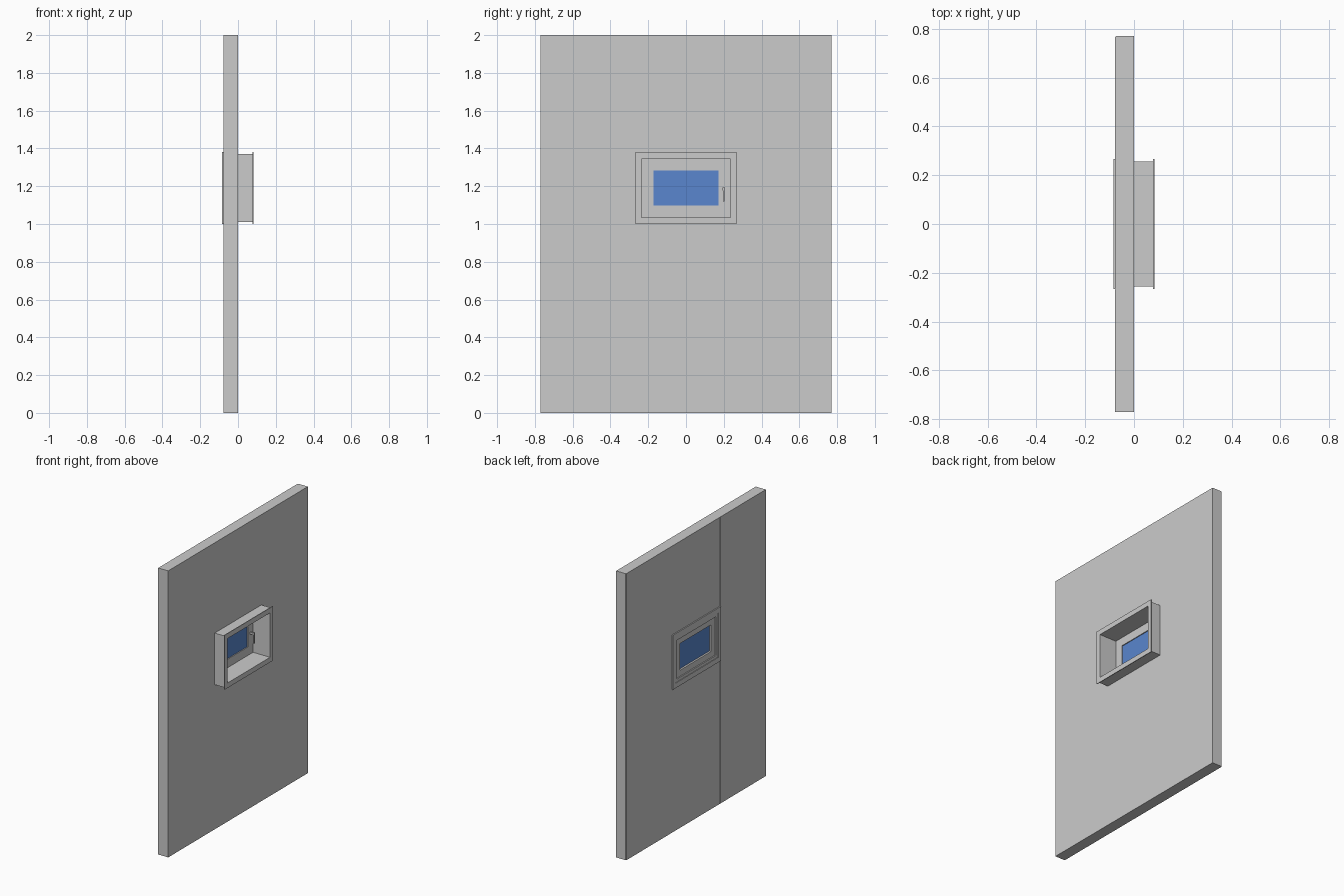
import bpy, bmesh
from mathutils import Vector

if "Cube" in bpy.data.objects:
    bpy.data.objects.remove(bpy.data.objects["Cube"])

ZC = 1.19  # window centre height


def make(name, bm):
    bmesh.ops.recalc_face_normals(bm, faces=bm.faces)
    me = bpy.data.meshes.new(name)
    bm.to_mesh(me)
    bm.free()
    ob = bpy.data.objects.new(name, me)
    bpy.context.collection.objects.link(ob)
    return ob


def box(name, lo, hi):
    bm = bmesh.new()
    bmesh.ops.create_cube(bm, size=1)
    for v in bm.verts:
        v.co = Vector([lo[i] + (v.co[i] + 0.5) * (hi[i] - lo[i]) for i in range(3)])
    return make(name, bm)


def ring(name, profile):
    """Rectangular frame: sweep a closed profile of (half_width, half_height, x)."""
    bm = bmesh.new()
    corners = [(-1, -1), (1, -1), (1, 1), (-1, 1)]
    loops = [[bm.verts.new((x, sy * hw, ZC + sz * hh)) for sy, sz in corners]
             for hw, hh, x in profile]
    for i, a in enumerate(loops):
        b = loops[(i + 1) % len(loops)]
        for k in range(4):
            n = (k + 1) % 4
            bm.faces.new((a[k], a[n], b[n], b[k]))
    return make(name, bm)


def frame(name, outer, inner, x0, x1):
    return ring(name, [(*outer, x0), (*outer, x1), (*inner, x1), (*inner, x0)])


# Wall: plan profile with eased outer corner and a fine board joint, extruded up
X0, W, J, E = -0.077, 0.77, -0.266, 0.004
plan = [(0, -W), (0, W), (X0 + E, W), (X0, W - E),
        (X0, J + 0.002), (X0 + 0.003, J), (X0, J - 0.002), (X0, -W)]
bm = bmesh.new()
base = bm.faces.new([bm.verts.new((x, y, 0)) for x, y in plan])
top = bmesh.ops.extrude_face_region(bm, geom=[base])
bmesh.ops.translate(bm, vec=(0, 0, 2),
                    verts=[g for g in top["geom"] if isinstance(g, bmesh.types.BMVert)])
wall = make("wall", bm)

# Window opening
cutter = box("opening_cutter", (-0.2, -0.235, ZC - 0.155), (0.2, 0.235, ZC + 0.155))
cutter.hide_render = True
cutter.hide_viewport = True
cut = wall.modifiers.new("opening", "BOOLEAN")
cut.object = cutter
cut.operation = "DIFFERENCE"
cut.solver = "EXACT"

# Inside reveal box with a thin flange on its rim
ring("reveal_box", [(0.257, 0.18, 0), (0.257, 0.18, 0.078), (0.267, 0.19, 0.078),
                    (0.267, 0.19, 0.083), (0.235, 0.155, 0.083), (0.235, 0.155, 0)])

# Outside trim, stepped inward
frame("outer_trim", (0.267, 0.19), (0.235, 0.155), -0.085, X0)
frame("window_frame", (0.235, 0.155), (0.217, 0.135), -0.081, -0.048)

# Sash with glass
frame("sash", (0.217, 0.135), (0.172, 0.093), -0.073, -0.044)
glass = box("glass", (-0.06, -0.172, ZC - 0.093), (-0.05, 0.172, ZC + 0.093))
mat = bpy.data.materials.new("glass_blue")
mat.diffuse_color = (0.1, 0.24, 0.62, 1)
mat.use_nodes = True
mat.node_tree.nodes["Principled BSDF"].inputs["Base Color"].default_value = mat.diffuse_color
glass.data.materials.append(mat)

# Handle: mount stub and grip
box("handle_stub", (-0.044, 0.194, 1.178), (-0.016, 0.204, 1.192))
box("handle_grip", (-0.022, 0.195, 1.12), (-0.012, 0.203, 1.196))
